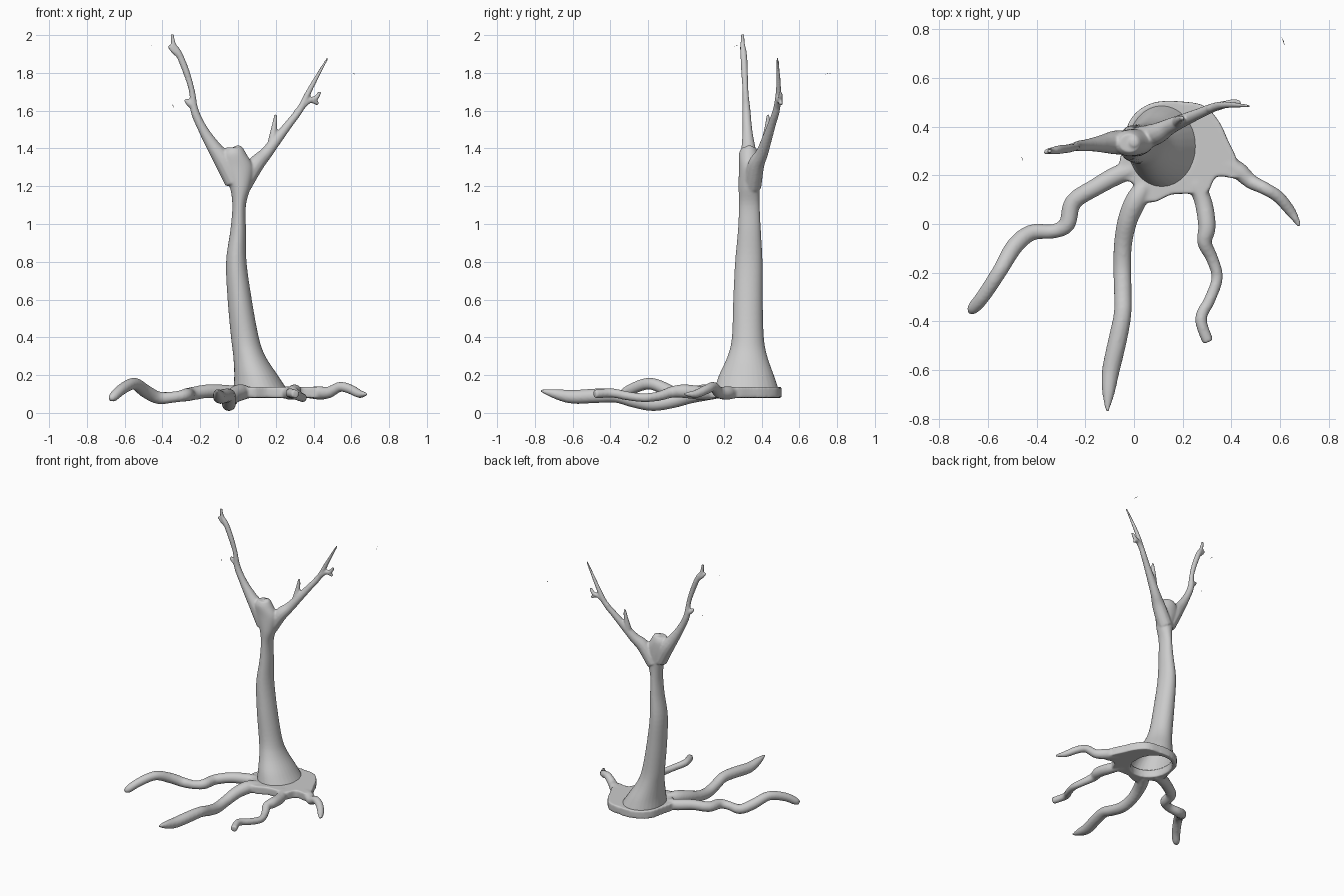
import bpy, bmesh, math
from mathutils import Vector


def spline(pts, steps=5, closed=False):
    """Catmull-Rom interpolation of tuples of any length."""
    n, out = len(pts), []
    get = (lambda i: pts[i % n]) if closed else (lambda i: pts[max(0, min(n - 1, i))])
    for i in range(n if closed else n - 1):
        a, b, c, d = (get(i + k) for k in (-1, 0, 1, 2))
        for s in range(steps):
            t = s / steps
            out.append([0.5 * (2 * q + (r - p) * t + (2 * p - 5 * q + 4 * r - w) * t * t
                        + (3 * q - p - 3 * r + w) * t ** 3) for p, q, r, w in zip(a, b, c, d)])
    if not closed:
        out.append(list(pts[-1]))
    return out


def loft(bm, rings, caps=True, wrap=False):
    loops = [[bm.verts.new(p) for p in ring] for ring in rings]
    n = len(loops[0])
    pairs = list(zip(loops, loops[1:])) + ([(loops[-1], loops[0])] if wrap else [])
    for a, b in pairs:
        for i in range(n):
            j = (i + 1) % n
            bm.faces.new((a[i], a[j], b[j], b[i]))
    if caps:
        bm.faces.new(loops[0][::-1])
        bm.faces.new(loops[-1])


def tube(bm, path, sides=12):
    """Limb through points (x, y, z, radius)."""
    pts = spline(path)
    pos = [Vector(p[:3]) for p in pts]
    prev = (pos[1] - pos[0]).normalized()
    u = prev.orthogonal().normalized()
    rings = []
    for i, p in enumerate(pts):
        t = (pos[min(i + 1, len(pos) - 1)] - pos[max(i - 1, 0)]).normalized()
        u = prev.rotation_difference(t) @ u
        v, prev, r = t.cross(u), t, max(p[3], 0.003)
        rings.append([pos[i] + r * (math.cos(k) * u + math.sin(k) * v)
                      for k in (2 * math.pi * s / sides for s in range(sides))])
    loft(bm, rings)


def fused(name, bm, voxel, open_below=None):
    """Blend overlapping parts into one smooth skin; optionally open the underside."""
    bmesh.ops.recalc_face_normals(bm, faces=bm.faces)
    me = bpy.data.meshes.new(name)
    bm.to_mesh(me)
    bm.free()
    ob = bpy.data.objects.new(name, me)
    bpy.context.collection.objects.link(ob)
    m = ob.modifiers.new("blend", 'REMESH')
    m.mode, m.voxel_size = 'VOXEL', voxel
    m = ob.modifiers.new("soften", 'SMOOTH')
    m.factor, m.iterations = 0.5, 6
    dg = bpy.context.evaluated_depsgraph_get()
    final = bpy.data.meshes.new_from_object(ob.evaluated_get(dg))
    ob.modifiers.clear()
    ob.data = final
    if open_below is not None:
        b = bmesh.new()
        b.from_mesh(final)
        b.normal_update()
        bmesh.ops.delete(b, context='FACES', geom=[
            f for f in b.faces if f.calc_center_median().z < open_below and f.normal.z < -0.5])
        b.to_mesh(final)
        b.free()
    for p in final.polygons:
        p.use_smooth = True
    return ob


# Trunk: rows of (x min, x max, y min, y max, z)
trunk = [(-.025, .26, .15, .49, .125), (-.02, .21, .175, .465, .2), (-.025, .145, .22, .43, .3),
         (-.037, .11, .243, .412, .4), (-.055, .073, .25, .406, .6), (-.063, .045, .26, .405, .8),
         (-.04, .042, .275, .396, .97), (-.03, .042, .28, .39, 1.1), (-.045, .068, .278, .39, 1.2),
         (-.09, .08, .28, .39, 1.3), (-.085, .045, .28, .385, 1.37), (-.06, .025, .295, .37, 1.405)]
bm = bmesh.new()
rings = []
for x0, x1, y0, y1, z in spline(trunk):
    rings.append([((x0 + x1) / 2 + (x1 - x0) / 2 * math.cos(a), (y0 + y1) / 2 + (y1 - y0) / 2 * math.sin(a), z)
                  for a in (math.tau * k / 32 for k in range(32))])
loft(bm, rings)

# Left and right branches with their twigs
tube(bm, [(-.02, .335, 1.22, .05), (-.075, .335, 1.33, .05), (-.13, .33, 1.41, .037), (-.185, .325, 1.5, .026),
          (-.23, .32, 1.6, .022), (-.243, .315, 1.7, .016), (-.272, .31, 1.8, .018), (-.312, .305, 1.9, .018),
          (-.34, .3, 1.95, .013), (-.348, .3, 2.005, .009)])
tube(bm, [(-.31, .305, 1.89, .015), (-.345, .3, 1.92, .014), (-.365, .295, 1.945, .01)])
tube(bm, [(-.235, .318, 1.62, .018), (-.26, .315, 1.64, .016), (-.28, .312, 1.66, .01)])
tube(bm, [(.02, .35, 1.2, .05), (.09, .37, 1.31, .045), (.145, .4, 1.37, .034), (.2, .425, 1.44, .028),
          (.27, .455, 1.53, .022), (.33, .48, 1.61, .019), (.385, .49, 1.72, .014), (.475, .485, 1.88, .006)])
tube(bm, [(.18, .42, 1.43, .024), (.19, .43, 1.5, .017), (.2, .435, 1.58, .008)])
tube(bm, [(.31, .475, 1.59, .018), (.37, .49, 1.65, .016), (.41, .5, 1.665, .014), (.435, .5, 1.7, .009)])
tube(bm, [(.38, .49, 1.66, .014), (.425, .505, 1.635, .01)])
# Rounded stump in the fork
tube(bm, [(0, .335, 1.3, .04), (0, .335, 1.38, .028), (.0, .335, 1.415, .018)])
fused("trunk_and_branches", bm, 0.006, open_below=0.14)

# Root plate: webbed outline around the trunk, open in the middle
outline = [(-.04, .34), (-.02, .42), (.03, .475), (.1, .503), (.2, .503), (.29, .485), (.35, .42), (.388, .34),
           (.42, .27), (.43, .19), (.34, .195), (.3, .13), (.22, .125), (.15, .12), (.08, .09), (0, .1),
           (0, .165), (-.06, .19), (-.06, .25)]
outer = spline(outline, 4, closed=True)
cx, cy = .117, .32
inner = []
for x, y in outer:
    a = math.atan2(y - cy, x - cx)
    k = 1 / math.hypot(math.cos(a) / .13, math.sin(a) / .15)
    inner.append((cx + k * math.cos(a), cy + k * math.sin(a)))
bm = bmesh.new()
loft(bm, [[(x, y, z) for x, y in loop] for loop, z in
          ((inner, .08), (outer, .08), (outer, .137), (inner, .137))], caps=False, wrap=True)

# Four winding roots
tube(bm, [(-.01, .22, .108, .035), (-.07, .2, .11, .04), (-.16, .15, .115, .037), (-.25, .09, .1, .036),
          (-.275, 0, .095, .035), (-.33, -.03, .085, .03), (-.42, -.035, .08, .034), (-.49, -.09, .115, .036),
          (-.55, -.19, .155, .032), (-.615, -.29, .125, .03), (-.66, -.345, .085, .026), (-.68, -.36, .07, .012)])
tube(bm, [(.045, .16, .108, .035), (.01, .1, .108, .045), (-.025, .02, .09, .042), (-.045, -.08, .06, .038),
          (-.048, -.18, .047, .038), (-.046, -.28, .065, .037), (-.047, -.37, .09, .037), (-.068, -.48, .09, .039),
          (-.095, -.6, .085, .037), (-.105, -.69, .1, .027), (-.11, -.775, .12, .006)])
tube(bm, [(.25, .17, .108, .033), (.285, .09, .105, .037), (.3, -.01, .115, .037), (.29, -.075, .11, .031),
          (.32, -.14, .09, .026), (.342, -.22, .08, .024), (.312, -.31, .09, .024), (.275, -.39, .105, .025),
          (.305, -.485, .1, .024)])
tube(bm, [(.37, .26, .107, .03), (.43, .22, .106, .036), (.48, .175, .108, .031), (.54, .145, .138, .027),
          (.595, .11, .125, .026), (.645, .05, .1, .022), (.683, -.01, .1, .008)])
fused("roots", bm, 0.008)

# Tiny loose slivers floating beside the branches
bm = bmesh.new()
for a, b in (((.605, .772, 1.8), (.62, .73, 1.79)), ((-.463, .278, 1.945), (-.458, .255, 1.94)),
             ((-.35, .3, 1.635), (-.34, .29, 1.615))):
    a, b = Vector(a), Vector(b)
    bm.faces.new([bm.verts.new(p) for p in (a, b, (a + b) / 2 + Vector((.003, .001, .002)))])
me = bpy.data.meshes.new("loose_slivers")
bm.to_mesh(me)
bm.free()
bpy.context.collection.objects.link(bpy.data.objects.new("loose_slivers", me))
